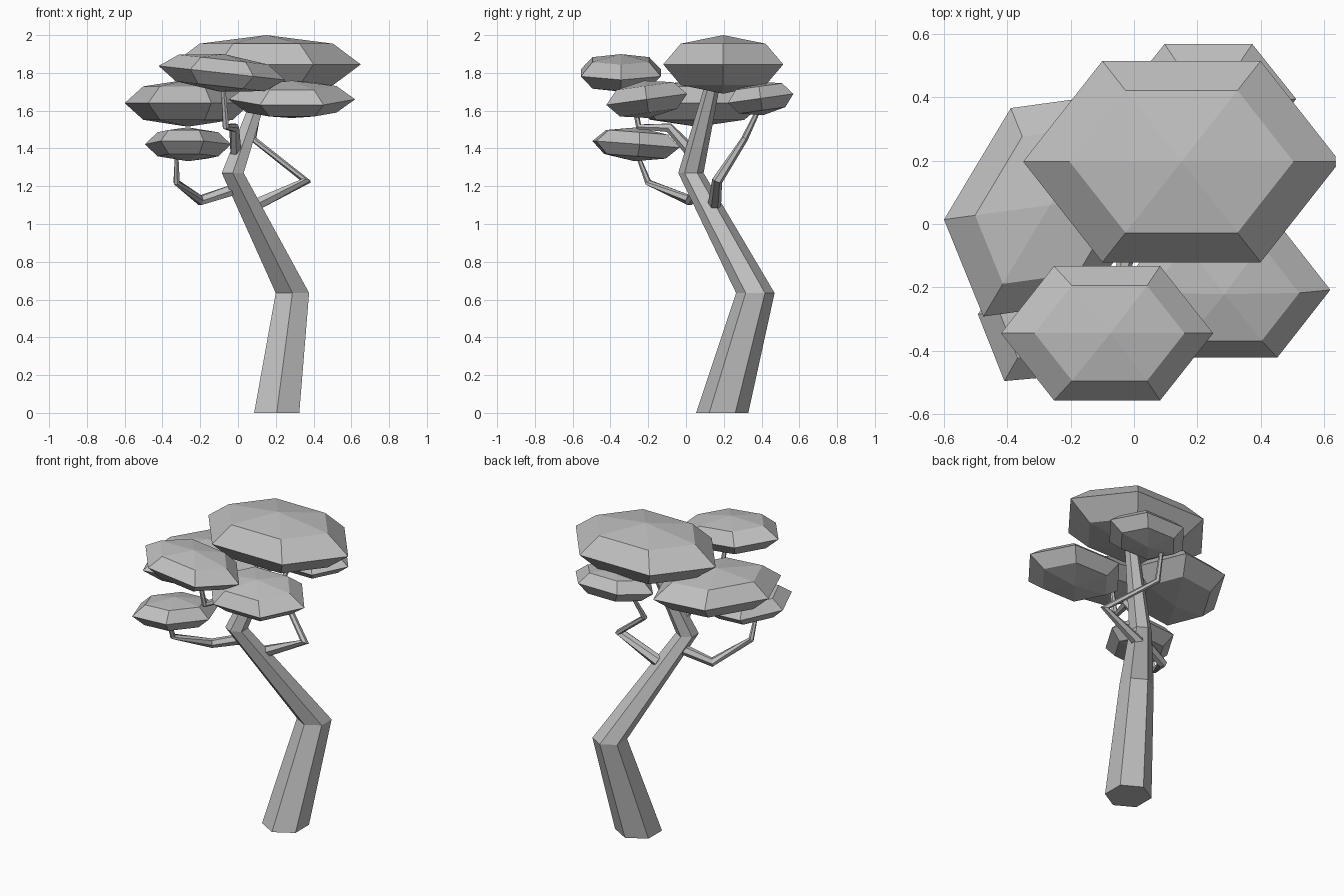
import bpy
import bmesh
import math
from mathutils import Matrix, Vector

cube = bpy.data.objects.get("Cube")
if cube:
    bpy.data.objects.remove(cube, do_unlink=True)

grey = bpy.data.materials.new("plain_grey")
grey.use_nodes = True
grey.diffuse_color = (0.52, 0.52, 0.52, 1)
grey.node_tree.nodes["Principled BSDF"].inputs["Base Color"].default_value = grey.diffuse_color


def finish(bm, name):
    bmesh.ops.recalc_face_normals(bm, faces=bm.faces)
    mesh = bpy.data.meshes.new(name)
    bm.to_mesh(mesh)
    bm.free()
    mesh.materials.append(grey)
    obj = bpy.data.objects.new(name, mesh)
    bpy.context.collection.objects.link(obj)


def limb(name, path, radii, upright=False):
    """Tapered six-sided tube; upright keeps every ring horizontal."""
    bm = bmesh.new()
    pts = [Vector(p) for p in path]
    rings = []
    for i, (p, r) in enumerate(zip(pts, radii)):
        before = (p - pts[i - 1]).normalized() if i else Vector()
        after = (pts[i + 1] - p).normalized() if i + 1 < len(pts) else Vector()
        axis = Vector((0, 0, 1)) if upright else (before + after).normalized()
        side = Vector((0, 1, 0))
        side = (side - axis * side.dot(axis)).normalized()
        other = axis.cross(side)
        ring = []
        for k in range(6):
            a = k * math.pi / 3
            ring.append(bm.verts.new(p + r * (side * math.cos(a) + other * math.sin(a))))
        rings.append(ring)
    for low, high in zip(rings, rings[1:]):
        for k in range(6):
            n = (k + 1) % 6
            bm.faces.new((low[k], low[n], high[n], high[k]))
    bm.faces.new(rings[0][::-1])
    bm.faces.new(rings[-1])
    finish(bm, name)


def foliage(name, center, x_axis, y_axis, height):
    """Flattened six-sided ball spanned by two tilted half-axes."""
    x, y = Vector(x_axis), Vector(y_axis)
    z = x.cross(y).normalized() * height
    basis = Matrix((x, y, z)).transposed().to_4x4()
    m = Matrix.Translation(center) @ basis @ Matrix.Rotation(math.radians(30), 4, "Z")
    bm = bmesh.new()
    bmesh.ops.create_uvsphere(bm, u_segments=6, v_segments=4, radius=1, matrix=m)
    finish(bm, name)


# Bent trunk
limb("trunk",
     [(0.205, 0.192, 0), (0.288, 0.367, 0.635), (-0.028, 0.026, 1.27), (0.18, 0.17, 1.86)],
     [0.138, 0.102, 0.067, 0.033], upright=True)

# Branches
limb("lower_right_branch",
     [(0.02, 0.08, 1.195), (-0.2, 0.02, 1.125), (-0.325, -0.2, 1.22), (-0.325, -0.27, 1.4)],
     [0.034, 0.028, 0.018, 0.009])
limb("back_branch",
     [(0.09, 0.15, 1.1), (0.36, 0.165, 1.228), (0.08, 0.31, 1.45), (0.12, 0.4, 1.64)],
     [0.036, 0.028, 0.018, 0.012])
limb("front_branch",
     [(-0.01, 0.04, 1.37), (-0.02, -0.09, 1.51), (-0.065, -0.25, 1.515), (-0.08, -0.3, 1.76)],
     [0.034, 0.027, 0.018, 0.012])

# Foliage clumps
foliage("crown_foliage", (0.15, 0.197, 1.845), (0.5, 0, 0), (0, 0.367, 0), 0.155)
foliage("front_left_foliage", (0.285, -0.208, 1.66), (0.335, 0, 0), (0, 0.247, 0.034), 0.1)
foliage("front_foliage", (-0.085, -0.345, 1.8), (0.335, 0, -0.037), (0, 0.245, 0), 0.1)
foliage("right_foliage", (-0.265, 0.06, 1.64), (0.335, 0.046, 0), (0.05, 0.38, 0), 0.125)
foliage("lower_right_foliage", (-0.265, -0.265, 1.422), (0.228, 0.02, 0), (0.035, 0.255, -0.02), 0.09)
foliage("back_foliage", (0.235, 0.395, 1.665), (0.277, 0, 0), (0, 0.2, 0.028), 0.09)
